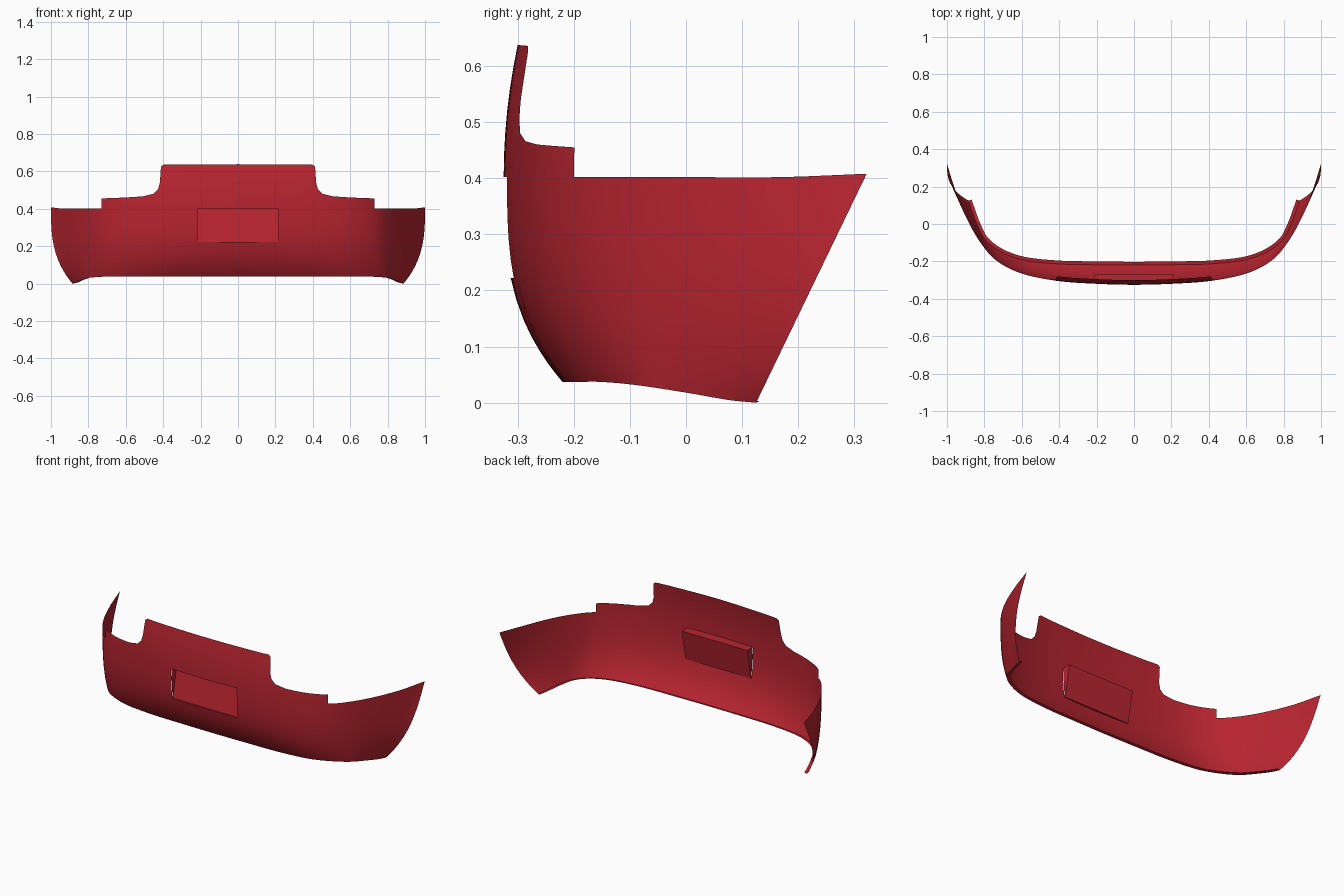
import bpy, bmesh
from mathutils import Vector

if "Cube" in bpy.data.objects:
    bpy.data.objects.remove(bpy.data.objects["Cube"])

red = bpy.data.materials.new("deep_red_paint")
red.use_nodes = True
red.diffuse_color = (0.48, 0.018, 0.03, 1)
red.node_tree.nodes["Principled BSDF"].inputs["Base Color"].default_value = red.diffuse_color

# Guide curves for the left half: waist line and bottom edge
WAIST = [Vector(p) for p in (
    (0, -.325, .402), (.215, -.319, .402), (.412, -.304, .402), (.6, -.265, .402),
    (.73, -.2, .402), (.81, -.115, .402), (.885, .01, .402), (.95, .165, .402), (1, .322, .408))]
BOTTOM = [Vector(p) for p in (
    (0, -.22, .037), (.215, -.218, .037), (.412, -.213, .037), (.59, -.193, .037),
    (.71, -.15, .037), (.795, -.085, .031), (.84, 0, .018), (.868, .075, .005), (.885, .125, 0))]
# Height of the upper edge along the guide parameter
CREST = [(0, .638), (1.93, .636), (2, .625), (2.03, .54), (2.08, .505),
         (2.2, .48), (2.5, .466), (3, .46), (4, .455)]


def along(points, u):
    """Smooth curve through the points; the first point mirrors across x."""
    i = min(int(u), len(points) - 2)
    t = u - i
    b, c = points[i], points[i + 1]
    a = points[i - 1] if i else Vector((-c.x, c.y, c.z))
    d = points[i + 2] if i + 2 < len(points) else 2 * c - b
    return b + t / 2 * (c - a + t * (2 * a - 5 * b + 4 * c - d + t * (3 * (b - c) + d - a)))


def crest(u):
    for (u0, z0), (u1, z1) in zip(CREST, CREST[1:]):
        if u <= u1:
            return z0 + (z1 - z0) * (u - u0) / (u1 - u0)
    return CREST[-1][1]


def skin(u, t):
    """Lower skin: rounds out from the bottom edge to the waist."""
    low, high = along(BOTTOM, u), along(WAIST, u)
    f = 1 - (1 - t) ** 3
    w = min(1, max(0, (u - 4.5) / 3.5))
    fy = f + (t - f) * w
    return Vector((low.x + (high.x - low.x) * f,
                   low.y + (high.y - low.y) * fy,
                   low.z + (high.z - low.z) * t))


def lip(u):
    """Inner edge of the narrow return along the bottom."""
    tangent = along(BOTTOM, u + .01) - along(BOTTOM, max(0, u - .01))
    inward = Vector((-tangent.y, tangent.x, 0)).normalized()
    return along(BOTTOM, u) + inward * .018 + Vector((0, 0, .003))


def upper(u, s):
    p = along(WAIST, u)
    h = (crest(u) - p.z) * s
    return p + Vector((0, .45 * h * h, h))


def add_grid(bm, columns, keep=lambda i, j: True):
    verts = [[bm.verts.new(p) for p in col] for col in columns]
    for i in range(len(verts) - 1):
        for j in range(len(verts[i]) - 1):
            if keep(i, j):
                bm.faces.new((verts[i][j], verts[i + 1][j], verts[i + 1][j + 1], verts[i][j + 1]))


def finish(bm, name):
    bmesh.ops.remove_doubles(bm, verts=bm.verts, dist=.0001)
    loose = [v for v in bm.verts if not v.link_faces]
    bmesh.ops.delete(bm, geom=loose, context='VERTS')
    mesh = bpy.data.meshes.new(name)
    bm.to_mesh(mesh)
    bm.free()
    mesh.materials.append(red)
    obj = bpy.data.objects.new(name, mesh)
    bpy.context.collection.objects.link(obj)
    mirror = obj.modifiers.new("Mirror", 'MIRROR')
    mirror.merge_threshold = .0005
    bpy.ops.object.select_all(action='DESELECT')
    obj.select_set(True)
    bpy.context.view_layer.objects.active = obj
    bpy.ops.object.shade_smooth_by_angle()


# Bumper skin with bottom lip, side wings and raised centre
us = sorted({i / 6 for i in range(49)} | {u for u, z in CREST})
SLOT = .507
ts = [0, .04, .09, .15, .22, .3, .4, SLOT, .6, .7, .8, .9, 1]
slot_row = ts.index(SLOT) + 1
bm = bmesh.new()
add_grid(bm, [[lip(u)] + [skin(u, t) for t in ts] for u in us],
         lambda i, j: not (us[i + 1] <= 1 and j >= slot_row))
add_grid(bm, [[upper(u, k / 6) for k in range(7)] for u in us if u <= 4])
finish(bm, "bumper_skin")

# Sloping plate recess behind the opening
bm = bmesh.new()
columns = []
for u in [v for v in us if v <= 1]:
    low, high = skin(u, SLOT), skin(u, 1)
    columns.append([low, Vector((low.x, -.303, low.z)), Vector((high.x, -.267, high.z)), high])
add_grid(bm, columns)
side = [bm.verts.new(p) for p in columns[-1]]
bm.faces.new(side)
finish(bm, "plate_recess")
